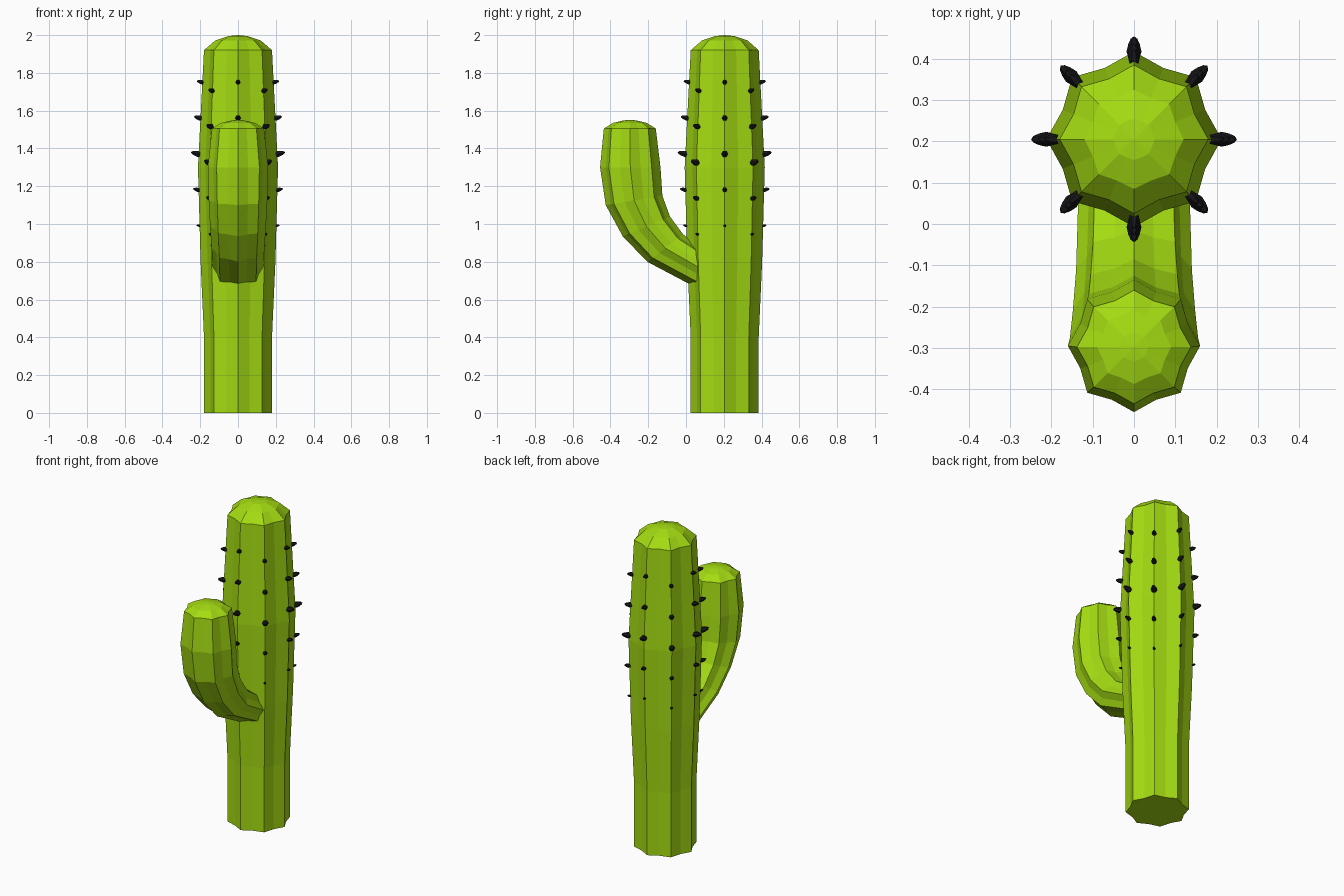
import bpy, bmesh, math
from mathutils import Vector

cube = bpy.data.objects.get("Cube")
if cube:
    bpy.data.objects.remove(cube)

RIDGES = 8
TRUNK_Y = 0.205


def make_material(name, color):
    mat = bpy.data.materials.new(name)
    mat.use_nodes = True
    mat.diffuse_color = color
    mat.node_tree.nodes["Principled BSDF"].inputs["Base Color"].default_value = color
    return mat


green = make_material("lime green", (0.37, 0.71, 0.006, 1))
black = make_material("spine black", (0.008, 0.008, 0.01, 1))


def finish(bm, name, mat):
    bmesh.ops.recalc_face_normals(bm, faces=bm.faces)
    mesh = bpy.data.meshes.new(name)
    bm.to_mesh(mesh)
    bm.free()
    mesh.materials.append(mat)
    obj = bpy.data.objects.new(name, mesh)
    bpy.context.collection.objects.link(obj)
    return obj


def skin(bm, rings, tip=None):
    """Join rings of points with quads, cap the start, close the end at a tip."""
    loops = [[bm.verts.new(p) for p in ring] for ring in rings]
    n = len(loops[0])
    for a, b in zip(loops, loops[1:]):
        for i in range(n):
            j = (i + 1) % n
            bm.faces.new((a[i], a[j], b[j], b[i]))
    bm.faces.new(loops[0])
    if tip is None:
        bm.faces.new(loops[-1])
    else:
        top = bm.verts.new(tip)
        for i in range(n):
            bm.faces.new((loops[-1][i], loops[-1][(i + 1) % n], top))


def ribbed_ring(front, back, half_width, valley):
    """Fluted ring spanning two (y, z) points, with the given half width in x."""
    a, b = Vector((0, *front)), Vector((0, *back))
    mid, half = (a + b) / 2, (b - a) / 2
    ring = []
    for i in range(RIDGES * 2):
        ang = math.pi * i / RIDGES
        k = valley if i % 2 else 1
        ring.append(mid + k * (Vector((half_width * math.cos(ang), 0, 0)) + half * math.sin(ang)))
    return ring


def level_ring(y, z, r, valley):
    return ribbed_ring((y - r, z), (y + r, z), r, valley)


# Trunk: (height, radius, valley depth)
trunk_profile = [(0, 0.18, 0.88), (0.4, 0.18, 0.88), (0.8, 0.198, 0.88), (1.3, 0.212, 0.88),
                 (1.92, 0.18, 0.88), (1.972, 0.12, 0.9), (1.995, 0.05, 0.95)]
bm = bmesh.new()
skin(bm, [level_ring(TRUNK_Y, *p) for p in trunk_profile], (0, TRUNK_Y, 2.0))
finish(bm, "trunk", green)

# Arm: (outer point, inner point, half width), bending up from the trunk
arm_sections = [((0.06, 0.66), (0.06, 0.89), 0.135), ((-0.205, 0.80), (-0.015, 0.945), 0.14),
                ((-0.335, 0.935), (-0.085, 1.04), 0.148), ((-0.425, 1.10), (-0.125, 1.15), 0.155),
                ((-0.455, 1.30), (-0.135, 1.30), 0.16), ((-0.435, 1.505), (-0.16, 1.505), 0.138)]
ARM_Y = -0.297
rings = [ribbed_ring(a, b, w, 0.88) for a, b, w in arm_sections]
rings += [level_ring(ARM_Y, 1.535, 0.09, 0.9), level_ring(ARM_Y, 1.548, 0.035, 0.95)]
bm = bmesh.new()
skin(bm, rings, (0, ARM_Y, 1.552))
finish(bm, "arm", green)


def trunk_radius(z):
    for (z0, r0, _), (z1, r1, _) in zip(trunk_profile, trunk_profile[1:]):
        if z0 <= z <= z1:
            return r0 + (r1 - r0) * (z - z0) / (z1 - z0)


# Spines: five rows on every ridge, lower on the diagonal ridges
spine_rows = [(1.75, 0.72), (1.56, 0.85), (1.37, 1.0), (1.18, 0.72), (0.99, 0.42)]
spine_profile = [(-0.02, 0.012), (0.004, 0.018), (0.022, 0.014), (0.036, 0.008)]
bm = bmesh.new()
for i in range(RIDGES):
    ang = 2 * math.pi * i / RIDGES
    out = Vector((math.cos(ang), math.sin(ang), 0))
    side = Vector((-out.y, out.x, 0))
    axis = (out + Vector((0, 0, 0.25))).normalized()
    up = axis.cross(side)
    for height, size in spine_rows:
        z = height - (0.045 if i % 2 else 0)
        base = Vector((0, TRUNK_Y, z)) + out * trunk_radius(z)
        rings = []
        for dist, r in spine_profile:
            rings.append([base + size * (axis * dist + r * (side * math.cos(t) + up * math.sin(t)))
                          for t in (math.tau * k / 6 for k in range(6))])
        skin(bm, rings, base + axis * size * 0.042)
finish(bm, "spines", black)
